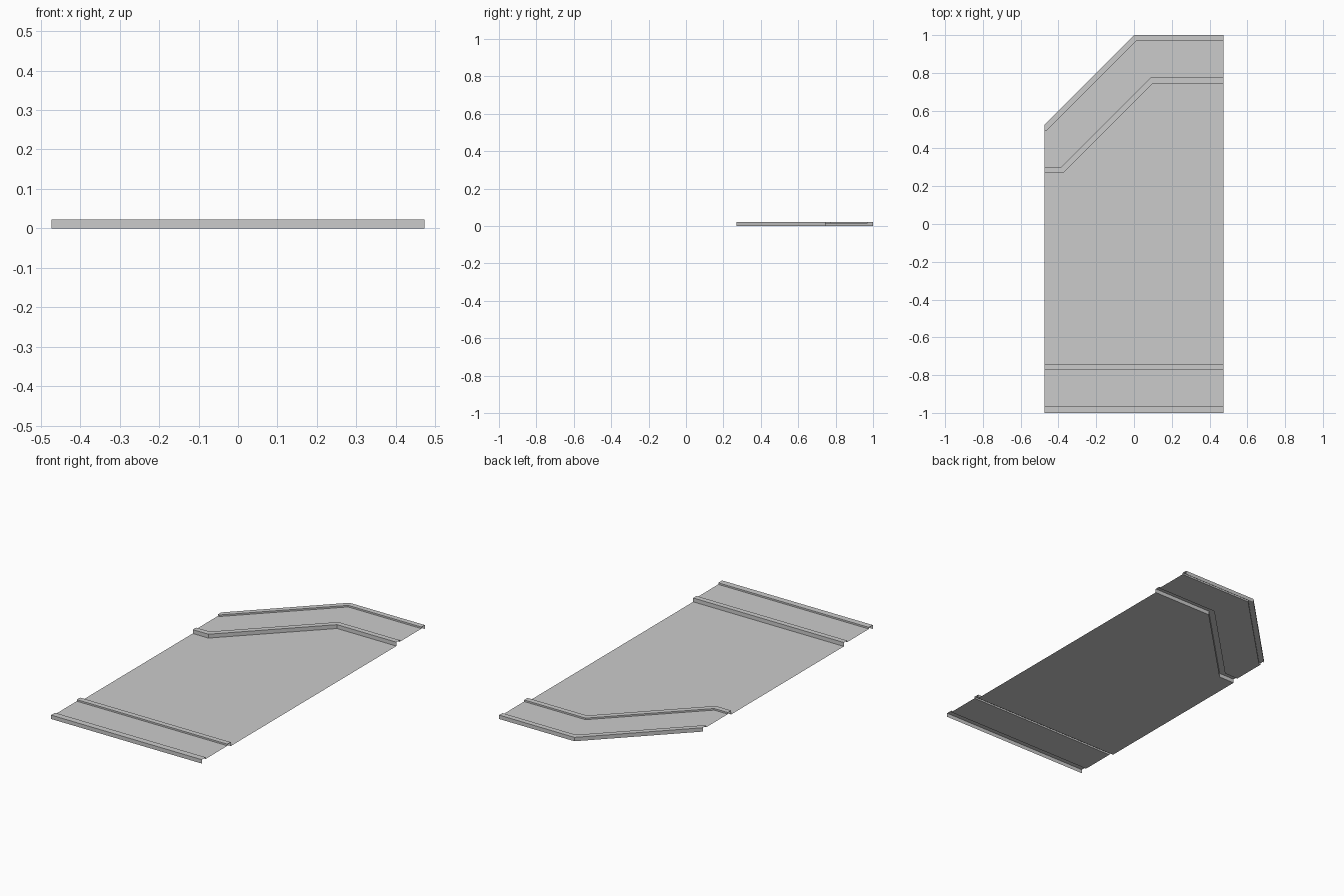
import bpy

cube = bpy.data.objects.get("Cube")
if cube:
    bpy.data.objects.remove(cube, do_unlink=True)

HALF, TOP, MID = 0.473, 0.022, 0.013   # half width, rail height, border height
RAIL, SHIFT = 0.03, 0.0124             # rail width, mitre shift at each bend

grey = bpy.data.materials.new("plain_grey")
grey.use_nodes = True
grey.diffuse_color = (0.6, 0.6, 0.6, 1)
grey.node_tree.nodes["Principled BSDF"].inputs["Base Color"].default_value = (0.6, 0.6, 0.6, 1)


def straight(y):
    """Line across the full width."""
    return [(-HALF, y), (HALF, y)]


def bent(y, x):
    """Line that runs flat, climbs at 45 degrees to (x, y), then runs flat."""
    drop = 0.475
    path = [(x - drop, y - drop), (x, y), (HALF, y)]
    if x - drop > -HALF:
        path.insert(0, (-HALF, y - drop))
    return path


def sheet(name, stations):
    """Folded sheet through (path, height) stations, from front to back."""
    verts, faces = [], []

    def add(points):
        faces.append(range(len(verts), len(verts) + len(points)))
        verts.extend(points)

    for (path_a, za), (path_b, zb) in zip(stations, stations[1:]):
        a = [(x, y, za) for x, y in path_a]
        b = [(x, y, zb) for x, y in path_b]
        if path_a == path_b:           # upright step: one quad per segment
            for i in range(len(a) - 1):
                add([a[i], a[i + 1], b[i + 1], b[i]])
        else:                          # level band
            add(a + b[::-1])
    mesh = bpy.data.meshes.new(name)
    mesh.from_pydata(verts, [], faces)
    mesh.materials.append(grey)
    obj = bpy.data.objects.new(name, mesh)
    bpy.context.collection.objects.link(obj)


def rail(name, front, back, z_front, z_back):
    """Raised rail with a step down on each side."""
    sheet(name, [(front, z_front), (front, TOP), (back, TOP), (back, z_back)])


# Lines where the sheet folds, from front to back
f1, f2, f3, f4 = [straight(y) for y in (-1, -1 + RAIL + 0.005, -0.77, -0.77 + RAIL)]
b1 = bent(0.745, 0.1)
b2 = bent(0.745 + RAIL, 0.1 - SHIFT)
b3 = bent(1 - RAIL, SHIFT)
b4 = bent(1, 0)
b4[0] = (-HALF, b4[0][1])

# Raised rails
rail("front_outer_rail", f1, f2, 0, MID)
rail("front_inner_rail", f3, f4, MID, 0)
rail("back_inner_rail", b1, b2, 0, MID)
rail("back_outer_rail", b3, b4, MID, 0)

# Level panels between the rails
sheet("front_border", [(f2, MID), (f3, MID)])
sheet("main_panel", [(f4, 0), (b1, 0)])
sheet("back_border", [(b2, MID), (b3, MID)])
